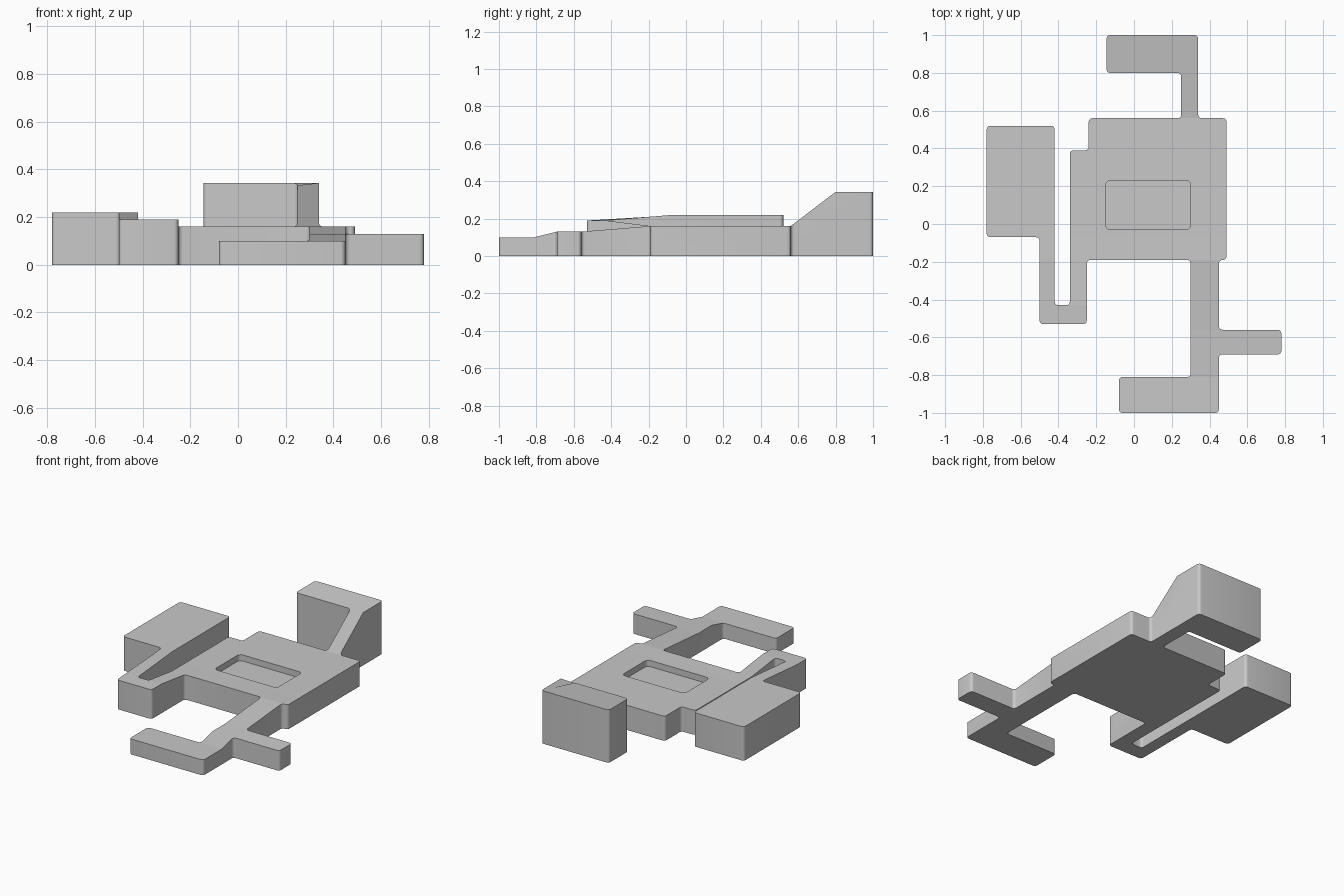
import bpy, bmesh, math
from mathutils import Vector

if "Cube" in bpy.data.objects:
    bpy.data.objects.remove(bpy.data.objects["Cube"], do_unlink=True)

grey = bpy.data.materials.new("plain_grey")
grey.use_nodes = True
colour = (0.58, 0.58, 0.58, 1)
grey.diffuse_color = colour
grey.node_tree.nodes["Principled BSDF"].inputs["Base Color"].default_value = colour


def rounded(corners, radius, steps=5):
    """Outline with an arc in place of each right-angled corner."""
    out = []
    for i, corner in enumerate(corners):
        p = Vector(corner)
        a = (Vector(corners[i - 1]) - p).normalized()
        b = (Vector(corners[(i + 1) % len(corners)]) - p).normalized()
        centre = p + (a + b) * radius
        for k in range(steps + 1):
            t = math.pi / 2 * k / steps
            out.append(centre - radius * (b * math.cos(t) + a * math.sin(t)))
    return out


def prism(name, outline, z0, z1, cuts=(), height=None):
    """Extrude an outline, crease it along y and shape its top by a height rule."""
    bm = bmesh.new()
    base = bm.faces.new([bm.verts.new((p.x, p.y, z0)) for p in outline])
    top = bmesh.ops.extrude_face_region(bm, geom=[base])["geom"]
    bmesh.ops.translate(bm, verts=[v for v in top if isinstance(v, bmesh.types.BMVert)],
                        vec=(0, 0, z1 - z0))
    for y in cuts:
        bmesh.ops.bisect_plane(bm, geom=bm.verts[:] + bm.edges[:] + bm.faces[:],
                               plane_co=(0, y, 0), plane_no=(0, 1, 0), dist=1e-5)
    if height:
        for v in bm.verts:
            if v.co.z > (z0 + z1) / 2:
                v.co.z = height(v.co.x, v.co.y)
    bmesh.ops.dissolve_limit(bm, angle_limit=math.radians(1),
                             verts=bm.verts[:], edges=bm.edges[:])
    bmesh.ops.recalc_face_normals(bm, faces=bm.faces[:])
    mesh = bpy.data.meshes.new(name)
    bm.to_mesh(mesh)
    bm.free()
    mesh.materials.append(grey)
    obj = bpy.data.objects.new(name, mesh)
    bpy.context.collection.objects.link(obj)
    return obj


def ramp(y, stops):
    """Height along y, straight between stops and level beyond them."""
    if y <= stops[0][0]:
        return stops[0][1]
    for (y0, h0), (y1, h1) in zip(stops, stops[1:]):
        if y <= y1:
            return h0 + (h1 - h0) * (y - y0) / (y1 - y0)
    return stops[-1][1]


# Height rules: the side passage, its left block, and the main run front to back
left_run = [(-0.43, 0.19), (-0.07, 0.22)]
link_run = [(-0.43, 0.19), (-0.19, 0.16)]
main_run = [(-0.81, 0.10), (-0.69, 0.13), (-0.56, 0.13), (-0.19, 0.16),
            (0.56, 0.16), (0.80, 0.343)]


def floor_height(x, y):
    if x < -0.38:
        return ramp(y, left_run)
    if x < -0.2 and y < -0.19:
        return ramp(y, link_run)
    return ramp(y, main_run)


# Plan outline: front block, crossbar, hall, rear block, left block, link
plan = [(-0.08, -1), (0.45, -1), (0.45, -0.69), (0.78, -0.69), (0.78, -0.56),
        (0.45, -0.56), (0.45, -0.19), (0.49, -0.19), (0.49, 0.56), (0.34, 0.56),
        (0.34, 1), (-0.145, 1), (-0.145, 0.8), (0.25, 0.8), (0.25, 0.56),
        (-0.24, 0.56), (-0.24, 0.39), (-0.34, 0.39), (-0.34, -0.43), (-0.42, -0.43),
        (-0.42, 0.52), (-0.78, 0.52), (-0.78, -0.07), (-0.5, -0.07), (-0.5, -0.53),
        (-0.25, -0.53), (-0.25, -0.19), (0.3, -0.19), (0.3, -0.81), (-0.08, -0.81)]
creases = sorted({y for run in (left_run, link_run, main_run) for y, h in run})
slab = prism("stepped_floor_slab", rounded(plan, 0.019), 0, 0.2, creases, floor_height)

# Sunken rectangle in the hall floor
pit = [(-0.15, -0.03), (0.3, -0.03), (0.3, 0.23), (-0.15, 0.23)]
cutter = prism("pit_cutter", rounded(pit, 0.025), 0.12, 0.3)
cutter.hide_render = True
cut = slab.modifiers.new("pit", "BOOLEAN")
cut.operation = "DIFFERENCE"
cut.solver = "EXACT"
cut.object = cutter
bpy.context.view_layer.objects.active = slab
slab.select_set(True)
bpy.ops.object.modifier_apply(modifier="pit")
bpy.data.objects.remove(cutter, do_unlink=True)

# Smooth the rounded wall corners, keep floors and ramps flat
bm = bmesh.new()
bm.from_mesh(slab.data)
for f in bm.faces:
    f.smooth = abs(f.normal.z) < 0.05
for e in bm.edges:
    e.smooth = e.calc_face_angle(math.pi) < math.radians(30)
bm.to_mesh(slab.data)
bm.free()
